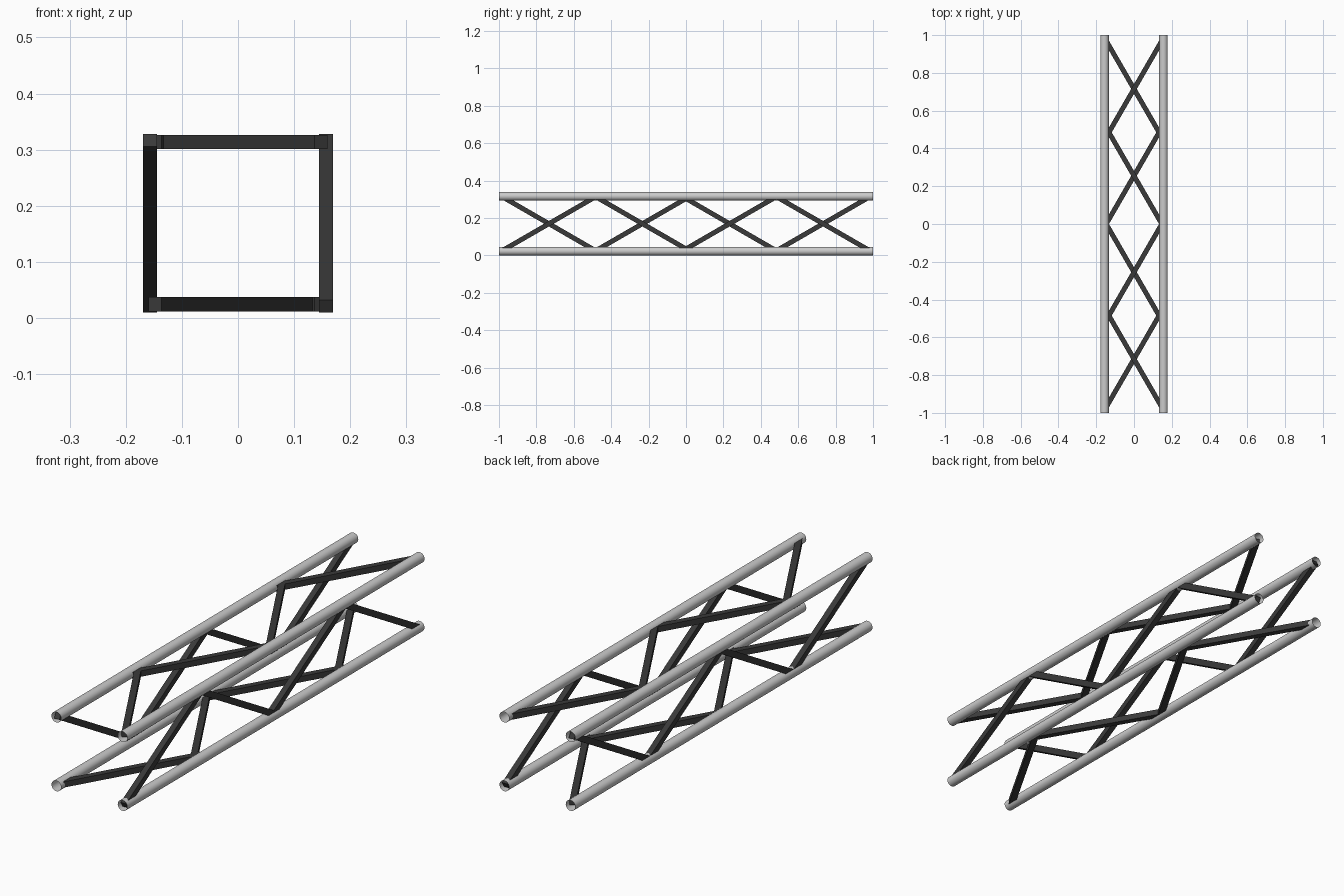
import bpy, math
from mathutils import Vector, Matrix

if "Cube" in bpy.data.objects:
    bpy.data.objects.remove(bpy.data.objects["Cube"])

R = 0.0225           # chord tube radius
CX = 0.156           # chord x offset
MID, CZ = 0.169, 0.1465  # truss centre height, chord z offset
SLOPE = math.radians(30)


def material(name, value):
    m = bpy.data.materials.new(name)
    m.diffuse_color = (value, value, value, 1)
    m.use_nodes = True
    m.node_tree.nodes["Principled BSDF"].inputs["Base Color"].default_value = m.diffuse_color
    return m


silver = material("light grey metal", 0.6)
dark = material("dark grey metal", 0.042)


def chord(name, x, z):
    # open-ended tube along y
    bpy.ops.mesh.primitive_cylinder_add(vertices=32, radius=R, depth=2,
                                        end_fill_type='NOTHING',
                                        location=(x, 0, z),
                                        rotation=(math.pi / 2, 0, 0))
    ob = bpy.context.object
    ob.name = name
    ob.data.materials.append(silver)
    bpy.ops.object.shade_smooth_by_angle()


def brace(name, centre, across, sign, length=0.592, width=0.026, thick=0.025):
    # square bar lying in the plane of y and the 'across' axis
    d = Vector((0, math.cos(SLOPE), 0)) + across * math.sin(SLOPE) * sign
    n = d.cross(across).normalized()
    n = Vector((abs(n.x), abs(n.y), abs(n.z)))
    rot = Matrix((d, n.cross(d), n)).transposed().to_4x4()
    bpy.ops.mesh.primitive_cube_add(size=1)
    ob = bpy.context.object
    ob.name = name
    ob.data.transform(Matrix.Diagonal((length, width, thick, 1)))
    ob.matrix_world = Matrix.Translation(centre) @ rot
    ob.data.materials.append(dark)


# four main chords
for sx, side in ((-1, "left"), (1, "right")):
    for sz, level in ((-1, "lower"), (1, "upper")):
        chord(f"{level}_{side}_chord", sx * CX, MID + sz * CZ)

# zigzag lacing: opposite faces run in opposite directions
X, Z = Vector((1, 0, 0)), Vector((0, 0, 1))
for i in range(4):
    flip = 1 if i % 2 == 0 else -1
    yside = (-0.733, -0.233, 0.233, 0.733)[i]
    ytop = (-0.715, -0.255, 0.255, 0.715)[i]
    brace(f"right_brace_{i}", Vector((0.157, yside, MID)), Z, flip)
    brace(f"left_brace_{i}", Vector((-0.157, yside, MID)), Z, -flip)
    brace(f"top_brace_{i}", Vector((0, ytop, MID + 0.1445)), X, -flip)
    brace(f"bottom_brace_{i}", Vector((0, ytop, MID - 0.1445)), X, flip)
